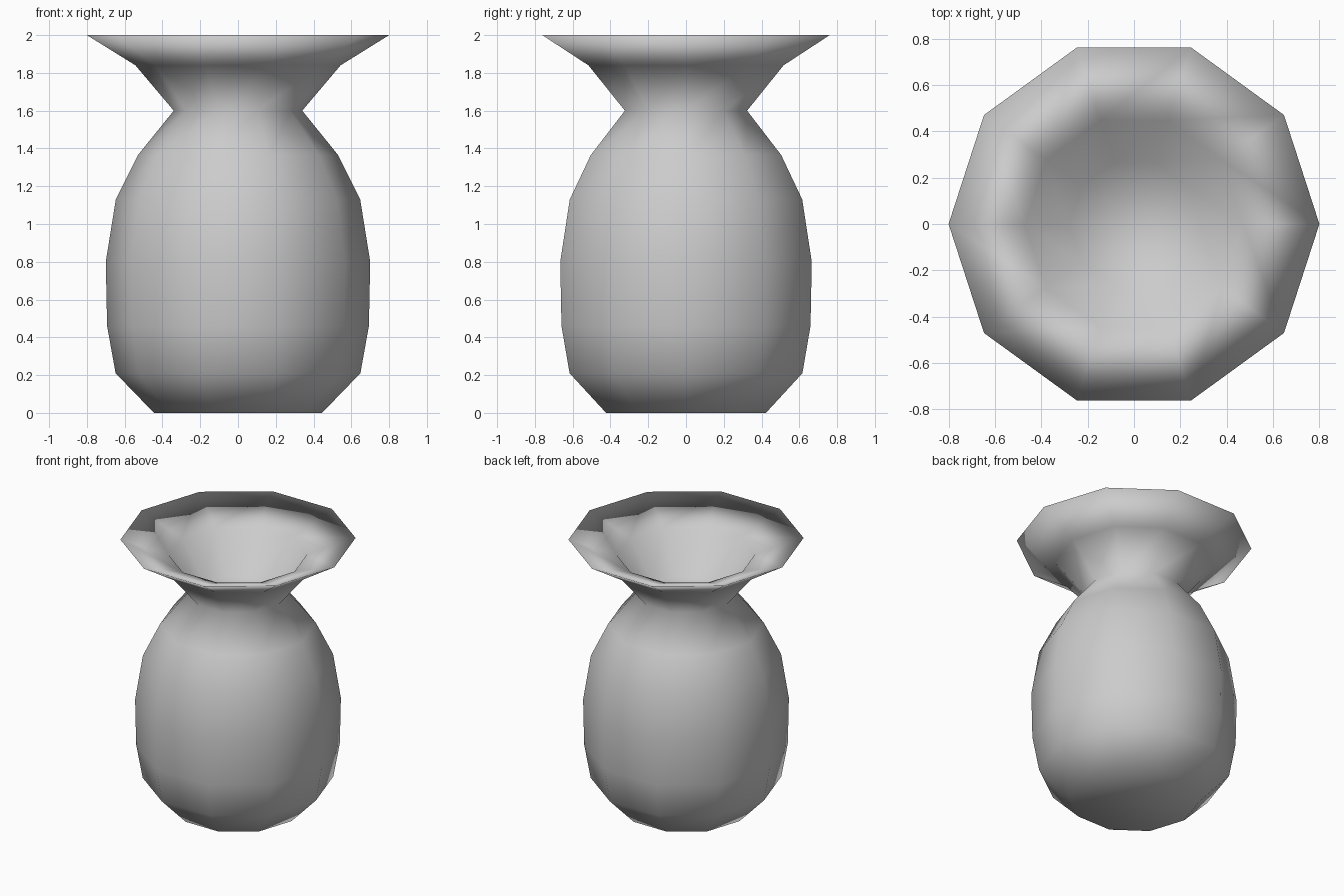
import bpy, bmesh, math

if "Cube" in bpy.data.objects:
    bpy.data.objects.remove(bpy.data.objects["Cube"])

SIDES = 10

# Lathe profile (radius, height): foot, body, neck, flared rim, then inner funnel
profile = [(0.445, 0.0), (0.648, 0.21), (0.693, 0.46), (0.70, 0.80),
           (0.647, 1.13), (0.53, 1.365), (0.34, 1.60), (0.543, 1.84),
           (0.80, 2.0), (0.47, 1.88), (0.28, 1.60)]

bm = bmesh.new()


def ring(radius, height):
    return [bm.verts.new((radius * math.cos(2 * math.pi * i / SIDES),
                          radius * math.sin(2 * math.pi * i / SIDES), height))
            for i in range(SIDES)]


rings = [ring(r, z) for r, z in profile]

# Walls between consecutive rings
for low, high in zip(rings, rings[1:]):
    for i in range(SIDES):
        j = (i + 1) % SIDES
        bm.faces.new((low[i], low[j], high[j], high[i]))

# Base and bottom of the inner funnel
bm.faces.new(rings[0][::-1])
bm.faces.new(rings[-1])

for face in bm.faces:
    face.smooth = True

mesh = bpy.data.meshes.new("vase")
bm.to_mesh(mesh)
bm.free()
vase = bpy.data.objects.new("vase", mesh)
bpy.context.collection.objects.link(vase)
